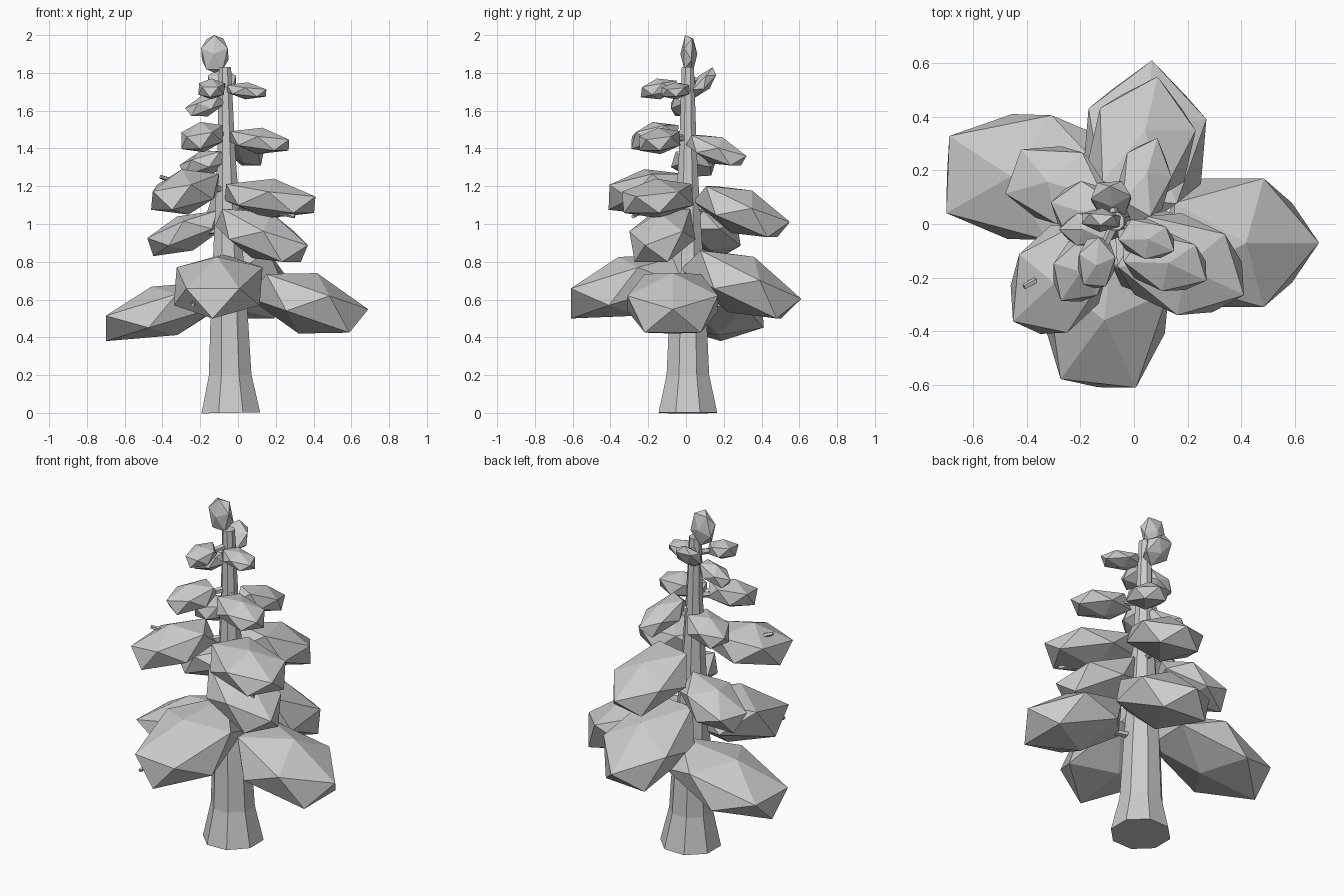
import bpy
import bmesh
import math
from mathutils import Matrix, Vector

cube = bpy.data.objects.get("Cube")
if cube:
    bpy.data.objects.remove(cube, do_unlink=True)

# Single plain grey
grey = bpy.data.materials.new("plain_grey")
grey.use_nodes = True
colour = (.6, .6, .6, 1)
grey.diffuse_color = colour
grey.node_tree.nodes["Principled BSDF"].inputs["Base Color"].default_value = colour


def finish(name, bm):
    """Turn a bmesh into a flat shaded object."""
    bmesh.ops.recalc_face_normals(bm, faces=bm.faces)
    mesh = bpy.data.meshes.new(name)
    bm.to_mesh(mesh)
    bm.free()
    mesh.materials.append(grey)
    obj = bpy.data.objects.new(name, mesh)
    bpy.context.collection.objects.link(obj)
    return obj


def tube(name, rings, sides):
    """Skin a chain of (centre, radius) rings, all facing along the chain."""
    bm = bmesh.new()
    axis = Vector(rings[-1][0]) - Vector(rings[0][0])
    turn = axis.to_track_quat("Z", "Y")
    loops = []
    for centre, radius in rings:
        loop = []
        for i in range(sides):
            angle = math.tau * (i + .5) / sides
            offset = Vector((math.cos(angle), math.sin(angle), 0)) * radius
            loop.append(bm.verts.new(Vector(centre) + turn @ offset))
        loops.append(loop)
    for low, high in zip(loops, loops[1:]):
        for i in range(sides):
            j = (i + 1) % sides
            bm.faces.new((low[i], low[j], high[j], high[i]))
    bm.faces.new(loops[0])
    bm.faces.new(loops[-1])
    return finish(name, bm)


def trunk_point(z):
    """Centre line of the slightly leaning trunk."""
    return Vector((-.038 - .017 * z, .01, z))


def clump(name, low, high, heading, droop, blunt):
    """A drooping icosahedron fitted between two corners."""
    bm = bmesh.new()
    bmesh.ops.create_icosphere(bm, subdivisions=1, radius=1)
    # A blunt clump ends in an edge, others in a point
    spin = (Matrix.Rotation(math.radians(heading), 4, "Z")
            @ Matrix.Rotation(math.radians(droop), 4, "Y")
            @ Matrix.Diagonal((1, .75, .45, 1))
            @ Matrix.Rotation(math.pi if blunt else 0, 4, "Z"))
    bmesh.ops.transform(bm, matrix=spin, verts=bm.verts)
    # Stretch each axis to the wanted extent
    for axis in range(3):
        values = [v.co[axis] for v in bm.verts]
        start, span = min(values), max(values) - min(values)
        for v in bm.verts:
            share = (v.co[axis] - start) / span
            v.co[axis] = low[axis] + share * (high[axis] - low[axis])
    return finish(name, bm)


def branch(name, centre):
    """Thin branch from the trunk into a clump."""
    root = trunk_point(centre.z + .02)
    return tube(name, [(root, .02), (centre, .012)], 5)


# Trunk: flared foot, long taper
profile = [(0, .168), (.2, .122), (.55, .105), (.85, .085),
           (1.15, .065), (1.4, .05), (1.83, .035)]
tube("trunk", [(trunk_point(z), r) for z, r in profile], 8)

# Foliage: lower corner, upper corner, heading and droop in degrees
foliage = {
    "lowest_left": ((.05, -.31, .42), (.69, .17, .74), 0, 18),
    "lowest_front": ((-.34, -.61, .5), (.13, 0, .84), -96, 18),
    "lowest_right": ((-.7, -.06, .38), (-.08, .41, .7), 178, 22),
    "lowest_back": ((-.19, -.03, .5), (.27, .61, .86), 85, 26),
    "lower_right": ((-.48, 0, .83), (-.08, .29, 1.07), 162, 24),
    "lower_front": ((-.12, -.3, .8), (.37, .05, 1.08), -25, 24),
    "lower_back": ((-.17, .04, .93), (.23, .55, 1.2), 77, 25),
    "middle_left": ((-.07, -.34, 1.03), (.41, .04, 1.24), -28, 10),
    "middle_front": ((-.46, -.41, 1.05), (-.1, 0, 1.29), -143, 12),
    "middle_right": ((-.31, -.08, 1.25), (-.04, .16, 1.39), 165, 16),
    "middle_back": ((-.06, 0, 1.31), (.14, .32, 1.47), 68, 24),
    "upper_left": ((-.04, -.25, 1.37), (.27, -.03, 1.51), -30, 10),
    "upper_front": ((-.3, -.29, 1.38), (-.08, -.04, 1.54), -125, 12),
    "upper_right": ((-.28, -.08, 1.57), (-.07, .04, 1.68), 180, 18),
    "top_left": ((-.06, -.13, 1.66), (.15, .02, 1.75), -28, 8),
    "top_front": ((-.21, -.24, 1.66), (-.07, -.05, 1.77), -95, 10),
    "top_back": ((-.16, .03, 1.67), (-.01, .16, 1.83), 95, -45),
    "crown": ((-.195, -.03, 1.8), (-.05, .06, 2), 85, -90),
}
blunt_clumps = {"lowest_front", "lowest_right", "lower_right", "top_front"}
for name, (low, high, heading, droop) in foliage.items():
    clump(name + "_foliage", low, high, heading, droop, name in blunt_clumps)
    if name != "crown":
        branch(name + "_branch", (Vector(low) + Vector(high)) / 2)

# Short twigs poking out of the foliage
twigs = [((-.35, -.2, 1.23), (-.41, -.235, 1.25)),
         ((-.23, -.5, .59), (-.24, -.58, .57)),
         ((.22, -.25, 1.06), (.3, -.28, 1.04))]
for root, tip in twigs:
    tube("twig", [(root, .013), (tip, .011)], 5)
